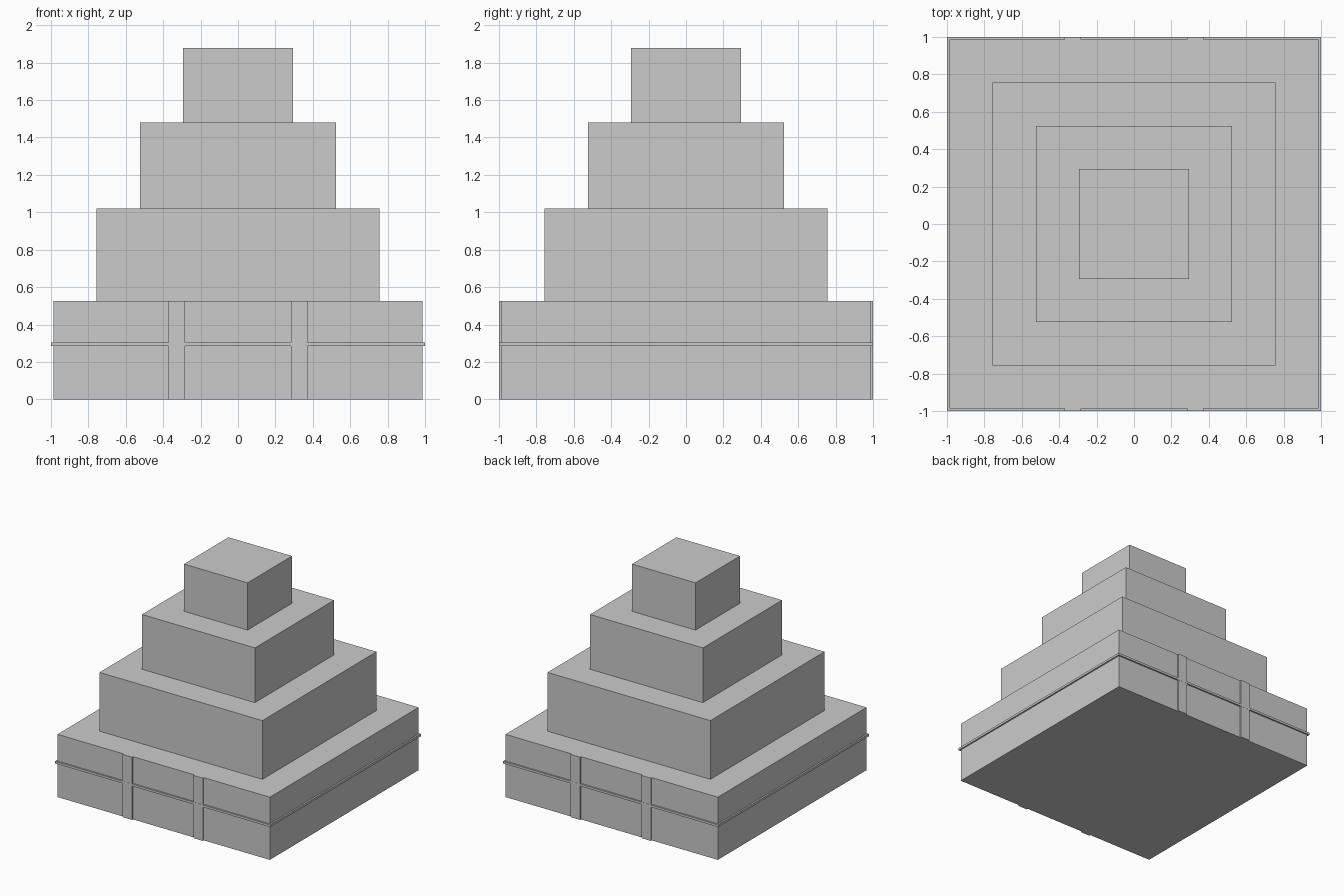
import bpy

if "Cube" in bpy.data.objects:
    bpy.data.objects.remove(bpy.data.objects["Cube"])


def box(name, x, y, z):
    """Axis-aligned box from (min, max) ranges."""
    verts = [(a, b, c) for c in z for b in y for a in x]
    faces = [(0, 2, 3, 1), (4, 5, 7, 6), (0, 1, 5, 4),
             (2, 6, 7, 3), (0, 4, 6, 2), (1, 3, 7, 5)]
    mesh = bpy.data.meshes.new(name)
    mesh.from_pydata(verts, [], faces)
    obj = bpy.data.objects.new(name, mesh)
    bpy.context.collection.objects.link(obj)
    return obj


# Four stacked square tiers: half width, bottom, top
tiers = [
    ("base_tier", 0.987, 0.0, 0.527),
    ("second_tier", 0.757, 0.527, 1.021),
    ("third_tier", 0.525, 1.021, 1.481),
    ("top_tier", 0.295, 1.481, 1.878),
]
for name, h, z0, z1 in tiers:
    box(name, (-h, h), (-h, h), (z0, z1))

# Thin band running round the base tier
box("base_band", (-1.0, 1.0), (-1.0, 1.0), (0.284, 0.303))

# Shallow pilasters, two on the front and two on the back
for face, sy in (("front", -1), ("back", 1)):
    for side, sx in (("left", -1), ("right", 1)):
        box(f"{face}_{side}_pilaster",
            sorted((sx * 0.284, sx * 0.372)),
            sorted((sy * 0.98, sy * 0.999)),
            (0.0, 0.527))
